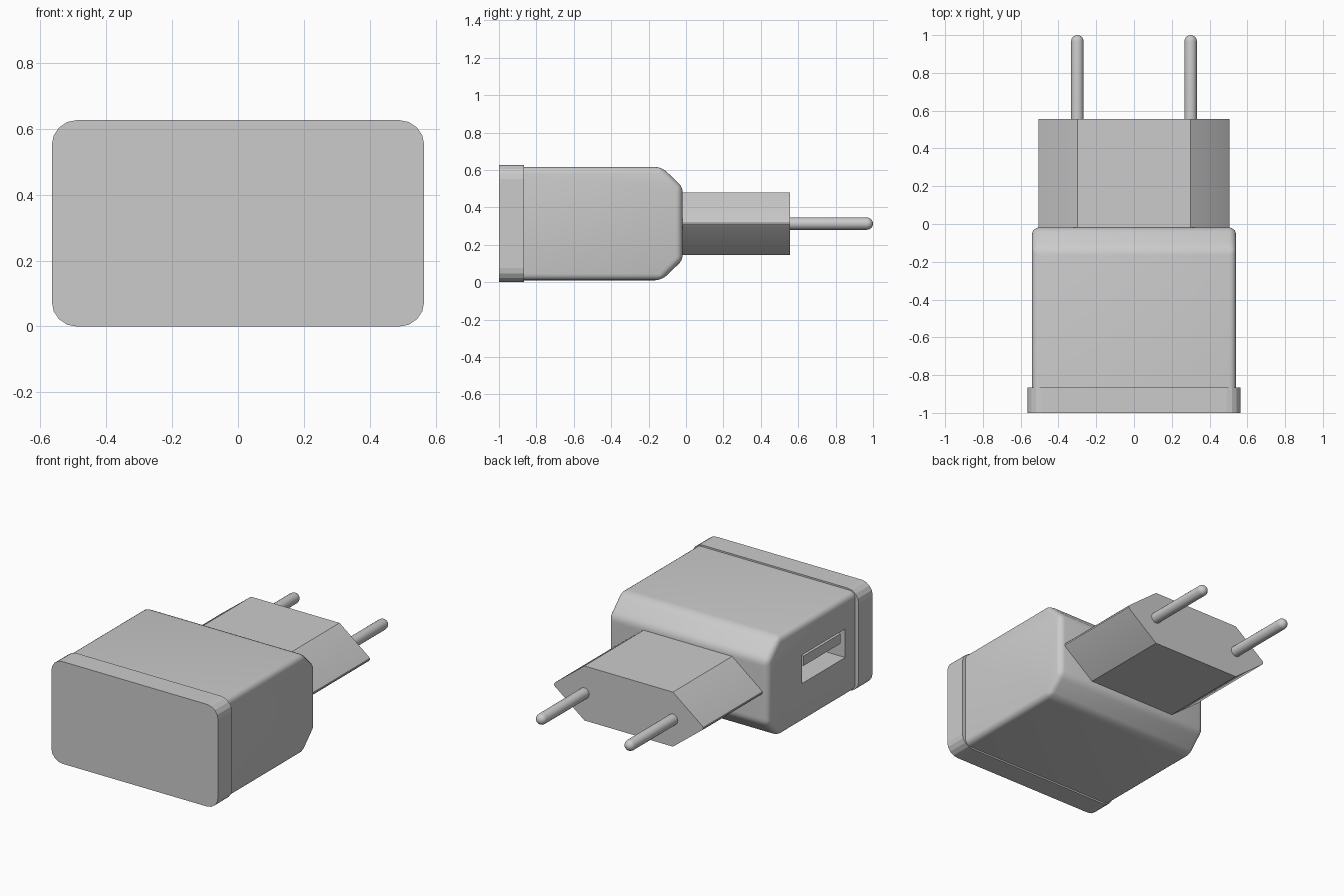
import bpy, bmesh, math
from mathutils import Matrix, Vector

if "Cube" in bpy.data.objects:
    bpy.data.objects.remove(bpy.data.objects["Cube"], do_unlink=True)

grey = bpy.data.materials.new("plain grey")
grey.use_nodes = True
GREY = (0.6, 0.6, 0.6, 1)
grey.diffuse_color = GREY
grey.node_tree.nodes["Principled BSDF"].inputs["Base Color"].default_value = GREY

MID = 0.313  # height of the centre line


def finish(bm, name):
    bmesh.ops.recalc_face_normals(bm, faces=bm.faces)
    mesh = bpy.data.meshes.new(name)
    bm.to_mesh(mesh)
    bm.free()
    obj = bpy.data.objects.new(name, mesh)
    bpy.context.collection.objects.link(obj)
    mesh.materials.append(grey)
    return obj


def activate(obj):
    bpy.ops.object.select_all(action='DESELECT')
    obj.select_set(True)
    bpy.context.view_layer.objects.active = obj


def smooth(obj, angle=35):
    activate(obj)
    bpy.ops.object.shade_smooth_by_angle(angle=math.radians(angle))


def extrude(points, vector):
    """Prism swept from a closed outline."""
    bm = bmesh.new()
    face = bm.faces.new([bm.verts.new(p) for p in points])
    new = bmesh.ops.extrude_face_region(bm, geom=[face])["geom"]
    bmesh.ops.translate(bm, vec=vector, verts=[v for v in new if isinstance(v, bmesh.types.BMVert)])
    return bm


def bevel(bm, edges, width, segments):
    bmesh.ops.bevel(bm, geom=edges, offset=width, offset_type='OFFSET', segments=segments,
                    profile=0.5, affect='EDGES', clamp_overlap=True)


def box(name, low, high):
    low, high = Vector(low), Vector(high)
    bm = bmesh.new()
    bmesh.ops.create_cube(bm, size=1, matrix=Matrix.Translation((low + high) / 2)
                          @ Matrix.Diagonal((high - low).to_4d()))
    return finish(bm, name)


# Front cap: rounded rectangle plate
w = 0.565
bm = extrude([(-w, -1, 0), (w, -1, 0), (w, -1, 2 * MID), (-w, -1, 2 * MID)], (0, 0.135, 0))
bevel(bm, [e for e in bm.edges if abs(e.verts[0].co.y - e.verts[1].co.y) > 0.1], 0.075, 4)
finish(bm, "front_cap")

# Main body: side profile with sloped rear edges, softened all round
half = [(-0.88, 0.303), (-0.13, 0.303), (-0.018, 0.195)]
profile = [(y, MID + h) for y, h in half] + [(y, MID - h) for y, h in reversed(half)]
w = 0.54
bm = extrude([(-w, y, z) for y, z in profile], (2 * w, 0, 0))
bevel(bm, [e for e in bm.edges if max(v.co.y for v in e.verts) > -0.8], 0.035, 4)
body = finish(bm, "body")

# Socket cut into the right side
cutter = box("socket_cutter", (-0.7, -0.77, 0.25), (-0.34, -0.35, 0.425))
cutter.hide_render = True
activate(body)
cut = body.modifiers.new("socket", 'BOOLEAN')
cut.object = cutter
cut.solver = 'EXACT'
bpy.ops.object.modifier_apply(modifier=cut.name)
bpy.data.objects.remove(cutter, do_unlink=True)
smooth(body)
box("socket_tongue", (-0.53, -0.74, 0.345), (-0.33, -0.38, 0.405))

# Plug: six-sided block with softened side ridges
w, t, h = 0.515, 0.3, 0.167
hexagon = [(w, 0), (t, h), (-t, h), (-w, 0), (-t, -h), (t, -h)]
bm = extrude([(x, -0.04, MID + z) for x, z in hexagon], (0, 0.595, 0))
bevel(bm, [e for e in bm.edges if all(abs(v.co.x) > 0.5 for v in e.verts)], 0.02, 3)
smooth(finish(bm, "plug_block"))

# Contact pins: turned profile with rounded tip
for side, x in (("left", 0.3), ("right", -0.3)):
    r = 0.033
    bm = bmesh.new()
    outline = [(r, 0.54)] + [(r * math.cos(a), 1 - r + r * math.sin(a))
                             for a in (i * math.pi / 10 for i in range(6))]
    verts = [bm.verts.new((x + d, y, MID)) for d, y in outline]
    edges = [bm.edges.new(pair) for pair in zip(verts, verts[1:])]
    bmesh.ops.spin(bm, geom=verts + edges, cent=(x, 0, MID), axis=(0, 1, 0),
                   angle=2 * math.pi, steps=20)
    bmesh.ops.remove_doubles(bm, verts=bm.verts, dist=0.0005)
    bmesh.ops.holes_fill(bm, edges=[e for e in bm.edges if e.is_boundary], sides=0)
    smooth(finish(bm, side + "_pin"), 50)
